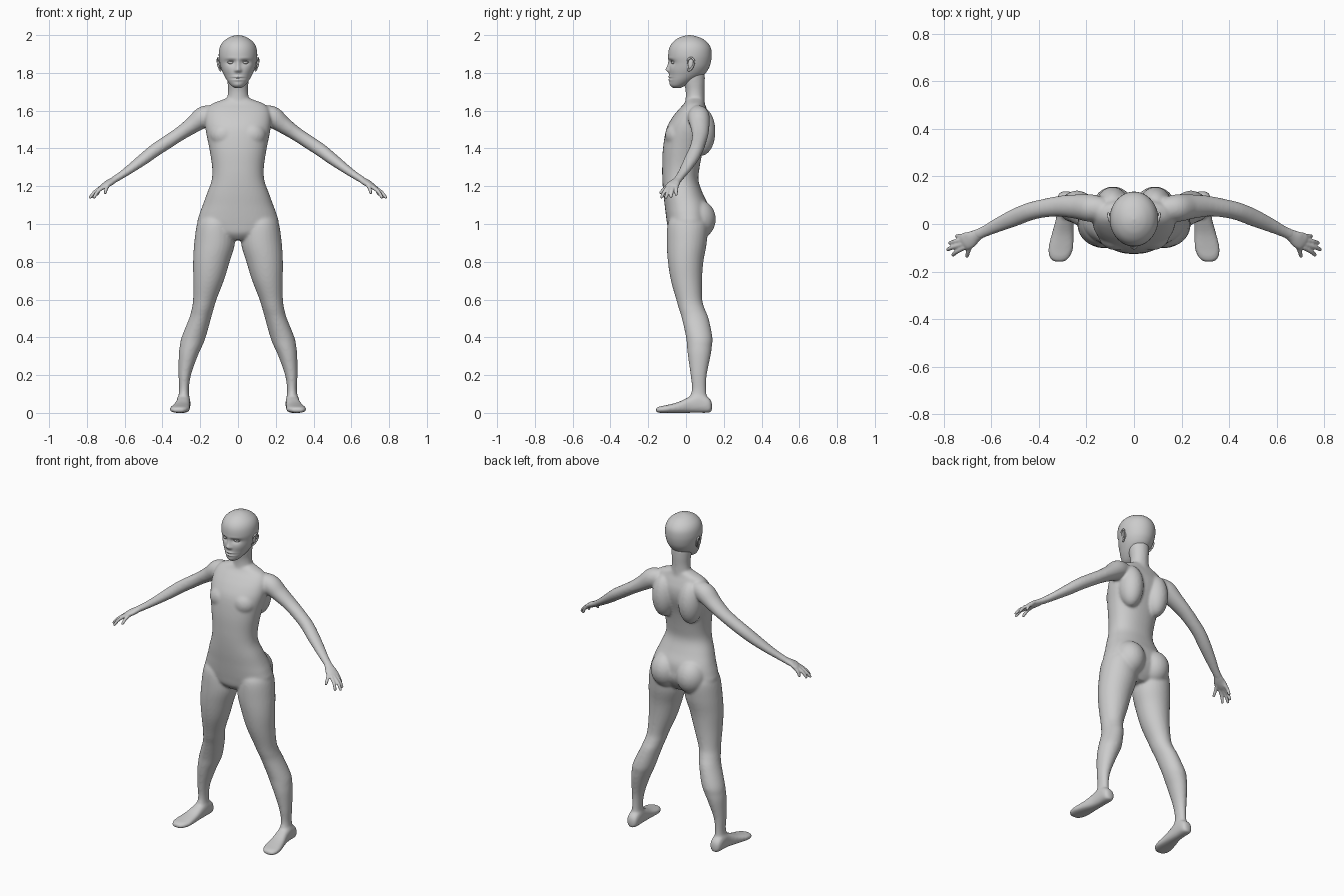
import bpy, bmesh
from math import cos, sin, pi, exp
from mathutils import Vector, Matrix

X, Y, Z = Vector((1, 0, 0)), Vector((0, 1, 0)), Vector((0, 0, 1))


def spline(rows, sub):
    """Catmull-Rom interpolation of rows of numbers."""
    out = []
    for i in range(len(rows) - 1):
        a, b = rows[max(i - 1, 0)], rows[i]
        c, d = rows[i + 1], rows[min(i + 2, len(rows) - 1)]
        for k in range(sub):
            t = k / sub
            out.append([0.5 * (2 * q + (r - p) * t + (2 * p - 5 * q + 4 * r - s) * t * t
                               + (3 * q - p - 3 * r + s) * t ** 3) for p, q, r, s in zip(a, b, c, d)])
    return out + [list(rows[-1])]


def tube(bm, rows, axes=None, ref=Z, side=1, n=28, sub=5, power=2.0):
    """Loft rows (x, y, z, half_u, half_v); fixed axes or rings square to the path."""
    rows = spline(rows, sub)
    pts = [Vector(r[:3]) for r in rows]
    rings = []
    for i, r in enumerate(rows):
        if axes:
            u, v = axes
        else:
            t = (pts[min(i + 1, len(pts) - 1)] - pts[max(i - 1, 0)]).normalized()
            u = t.cross(ref).normalized()
            v = u.cross(t)
        ring = []
        for k in range(n):
            c, s = cos(2 * pi * k / n), sin(2 * pi * k / n)
            c = abs(c) ** (2 / power) * (1 if c > 0 else -1)
            s = abs(s) ** (2 / power) * (1 if s > 0 else -1)
            p = pts[i] + u * (c * r[3]) + v * (s * r[4])
            ring.append(bm.verts.new((p.x * side, p.y, p.z)))
        rings.append(ring)
    for a, b in zip(rings, rings[1:]):
        for k in range(n):
            bm.faces.new((a[k], a[(k + 1) % n], b[(k + 1) % n], b[k]))
    bm.faces.new(rings[0])
    bm.faces.new(rings[-1])


def upright(bm, rows, **kw):
    """Loft horizontal rings from rows (z, centre_x, half_width, front_y, back_y)."""
    tube(bm, [(c, (f + b) / 2, z, w, (b - f) / 2) for z, c, w, f, b in rows], axes=(X, Y), **kw)


def blob(bm, centre, size, side=1):
    m = Matrix.Translation((centre[0] * side, centre[1], centre[2])) @ Matrix.Diagonal((*size, 1))
    bmesh.ops.create_uvsphere(bm, u_segments=28, v_segments=18, radius=1, matrix=m)


def finish(bm, name, voxel=0, smooth=0):
    bmesh.ops.recalc_face_normals(bm, faces=bm.faces)
    for f in bm.faces:
        f.smooth = True
    me = bpy.data.meshes.new(name)
    bm.to_mesh(me)
    bm.free()
    ob = bpy.data.objects.new(name, me)
    bpy.context.collection.objects.link(ob)
    if voxel:
        m = ob.modifiers.new("Merge", 'REMESH')
        m.mode, m.voxel_size, m.use_smooth_shade = 'VOXEL', voxel, True
        s = ob.modifiers.new("Soften", 'SMOOTH')
        s.factor, s.iterations = 0.5, smooth
    return ob


# Body: torso and neck
body = bmesh.new()
upright(body, [(.915, 0, .05, -.06, .07), (.95, 0, .16, -.09, .1), (1.0, 0, .213, -.1, .125),
               (1.05, 0, .205, -.107, .125), (1.1, 0, .187, -.113, .118), (1.16, 0, .165, -.12, .09),
               (1.23, 0, .14, -.125, .066), (1.3, 0, .137, -.126, .072), (1.4, 0, .152, -.122, .092),
               (1.5, 0, .172, -.105, .122), (1.56, 0, .175, -.075, .125), (1.605, 0, .165, -.04, .112),
               (1.635, 0, .14, -.012, .1), (1.655, 0, .09, 0, .095), (1.668, 0, .055, .01, .09)],
        n=40, power=2.25)
upright(body, [(1.58, 0, .07, -.03, .11), (1.64, 0, .062, -.006, .1), (1.7, 0, .053, -.002, .098),
               (1.75, 0, .056, -.012, .1), (1.8, 0, .06, -.02, .1)])
for s in (1, -1):
    # Buttocks, shoulder blades, chest
    blob(body, (.088, .062, 1.025), (.09, .096, .105), s)
    blob(body, (.09, .08, 1.49), (.07, .076, .13), s)
    blob(body, (.075, -.045, 1.47), (.075, .066, .07), s)
    # Legs
    upright(body, [(1.05, .12, .07, -.07, .09), (1.0, .122, .095, -.097, .115), (.9, .124, .108, -.102, .11),
                   (.8, .141, .097, -.096, .092), (.7, .156, .081, -.08, .085), (.6, .176, .062, -.052, .086),
                   (.55, .187, .058, -.038, .1), (.5, .201, .058, -.022, .12), (.4, .235, .064, 0, .14),
                   (.35, .25, .059, .005, .137), (.3, .264, .05, .01, .13), (.2, .282, .033, .024, .11),
                   (.12, .286, .026, .03, .107), (.06, .287, .032, .01, .115), (.03, .287, .03, .02, .12)], side=s)
    # Feet
    tube(body, [(.286, .138, .03, .014, .02), (.287, .122, .04, .033, .039), (.288, .07, .052, .036, .052),
                (.291, .02, .043, .038, .043), (.3, -.04, .029, .046, .029), (.308, -.1, .021, .053, .021),
                (.313, -.14, .017, .043, .017), (.315, -.16, .014, .02, .011)], axes=(X, Z), side=s, power=2.5)
    # Arms
    tube(body, [(.12, .065, 1.585, .045, .045), (.18, .067, 1.567, .058, .057), (.24, .073, 1.524, .052, .045),
                (.31, .075, 1.476, .044, .037), (.38, .066, 1.43, .039, .036), (.44, .052, 1.39, .038, .035),
                (.5, .028, 1.344, .037, .031), (.57, -.003, 1.292, .031, .024), (.62, -.027, 1.257, .025, .02),
                (.655, -.043, 1.235, .024, .018), (.675, -.053, 1.222, .024, .016)], side=s)
finish(body, "body", .007, 10)

# Hands: palm, four fingers and a thumb
hands = bmesh.new()
fingers = [((.712, -.05, 1.2), (.746, -.052, 1.155)), ((.718, -.066, 1.198), (.775, -.08, 1.144)),
           ((.718, -.083, 1.196), (.783, -.107, 1.14)), ((.712, -.097, 1.196), (.762, -.13, 1.141))]
for s in (1, -1):
    tube(hands, [(.64, -.036, 1.245, .021, .016), (.665, -.05, 1.228, .026, .017),
                 (.69, -.066, 1.213, .035, .017), (.712, -.074, 1.2, .036, .014),
                 (.728, -.08, 1.189, .026, .008)], side=s)
    for a, b in fingers + [((.675, -.072, 1.216), (.703, -.136, 1.165))]:
        a, b = Vector(a), Vector(b)
        mid = a.lerp(b, .55) + Vector((.004, 0, .005))
        tube(hands, [(*a, .011, .011), (*mid, .0095, .0095), (*b, .008, .008),
                     (*(b + (b - mid).normalized() * .006), .003, .003)], side=s, n=14)
finish(hands, "hands", .0045, 3)

# Head: lofted skull, then soft bumps for the facial features
head = bmesh.new()
upright(head, [(1.72, 0, .015, -.066, -.03), (1.733, 0, .036, -.08, 0), (1.76, 0, .058, -.087, .05),
               (1.79, 0, .075, -.088, .095), (1.82, 0, .088, -.088, .118), (1.85, 0, .096, -.089, .13),
               (1.89, 0, .102, -.094, .136), (1.93, 0, .098, -.089, .132), (1.96, 0, .083, -.072, .114),
               (1.983, 0, .056, -.043, .083), (1.995, 0, .029, -.012, .049), (2.0, 0, .003, .016, .022)],
        n=112, sub=9)
bumps = [  # x, z, spread_x, spread_z, height
    (0, 1.84, .008, .018, .009), (0, 1.817, .010, .010, .015), (.012, 1.812, .006, .006, .005),
    (.037, 1.856, .019, .011, -.012), (.035, 1.876, .022, .006, .003), (.05, 1.815, .02, .015, .003),
    (0, 1.779, .017, .0045, .007), (0, 1.763, .015, .005, .006), (0, 1.771, .024, .0028, -.005),
    (0, 1.738, .018, .01, .004)]
for v in head.verts:
    if v.co.y < 0:
        x, z = abs(v.co.x), v.co.z
        v.co.y -= sum(h * exp(-((x - bx) / sx) ** 2 / 2 - ((z - bz) / sz) ** 2 / 2)
                      for bx, bz, sx, sz, h in bumps)
finish(head, "head")

# Eyes with upper lids
eyes = bmesh.new()
for s in (1, -1):
    blob(eyes, (.037, -.062, 1.855), (.017, .0155, .009), s)
    tube(eyes, [(.018, -.073, 1.854, .002, .002), (.028, -.077, 1.862, .003, .003),
                (.04, -.074, 1.864, .003, .003), (.056, -.062, 1.856, .002, .002)], side=s, n=10)
finish(eyes, "eyes")

# Ears: outer rim and inner bowl
ears = bmesh.new()
for s in (1, -1):
    tube(ears, [(.094, .008, 1.85, .003, .003), (.102, .012, 1.872, .005, .005), (.106, .03, 1.879, .005, .005),
                (.108, .043, 1.864, .005, .005), (.105, .039, 1.84, .005, .005), (.097, .026, 1.82, .006, .005),
                (.092, .014, 1.813, .005, .005), (.09, .01, 1.824, .003, .003)], ref=X, side=s, n=12)
    blob(ears, (.095, .026, 1.846), (.007, .015, .028), s)
finish(ears, "ears")
